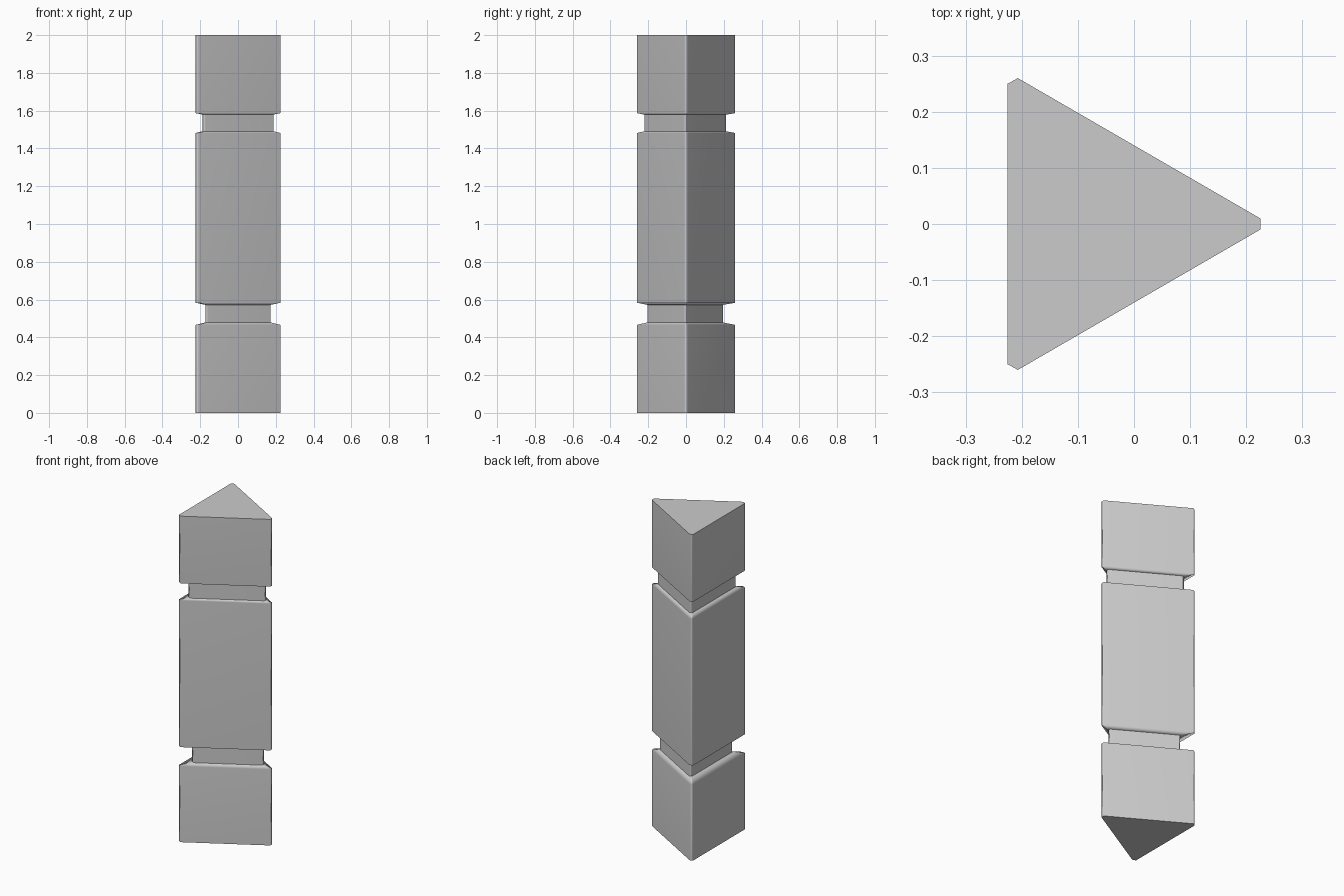
import bpy
import bmesh

if "Cube" in bpy.data.objects:
    bpy.data.objects.remove(bpy.data.objects["Cube"])

# Triangular cross-section with clipped corners
outline = [(-0.225, -0.25), (-0.207, -0.26), (0.225, -0.01),
           (0.225, 0.01), (-0.207, 0.26), (-0.225, 0.25)]

# Sections up the post: (height, scale); two grooves with sloped shoulders
sections = [(0, 1), (0.466, 1), (0.479, 0.77), (0.572, 0.77), (0.583, 1),
            (1.482, 1), (1.491, 0.83), (1.579, 0.83), (1.587, 1), (2, 1)]

bm = bmesh.new()
rings = []
for z, s in sections:
    shift = -0.004 if s < 1 else 0
    rings.append([bm.verts.new((x * s, y * s + shift, z)) for x, y in outline])

# Side walls between neighbouring sections
n = len(outline)
for low, high in zip(rings, rings[1:]):
    for i in range(n):
        j = (i + 1) % n
        bm.faces.new((low[i], low[j], high[j], high[i]))

# End caps
bm.faces.new(rings[0][::-1])
bm.faces.new(rings[-1])
bmesh.ops.recalc_face_normals(bm, faces=bm.faces)

# Softly shaded corners and shoulders, crisp ends and neck edges
for f in bm.faces:
    f.smooth = True
for k in (0, 2, 3, 6, 7, 9):
    for i in range(n):
        bm.edges.get((rings[k][i], rings[k][(i + 1) % n])).smooth = False

mesh = bpy.data.meshes.new("grooved_post")
bm.to_mesh(mesh)
bm.free()
post = bpy.data.objects.new("grooved_post", mesh)
bpy.context.collection.objects.link(post)

# Keep the broad faces looking flat
weighted = post.modifiers.new("weighted_normals", 'WEIGHTED_NORMAL')
weighted.keep_sharp = True
